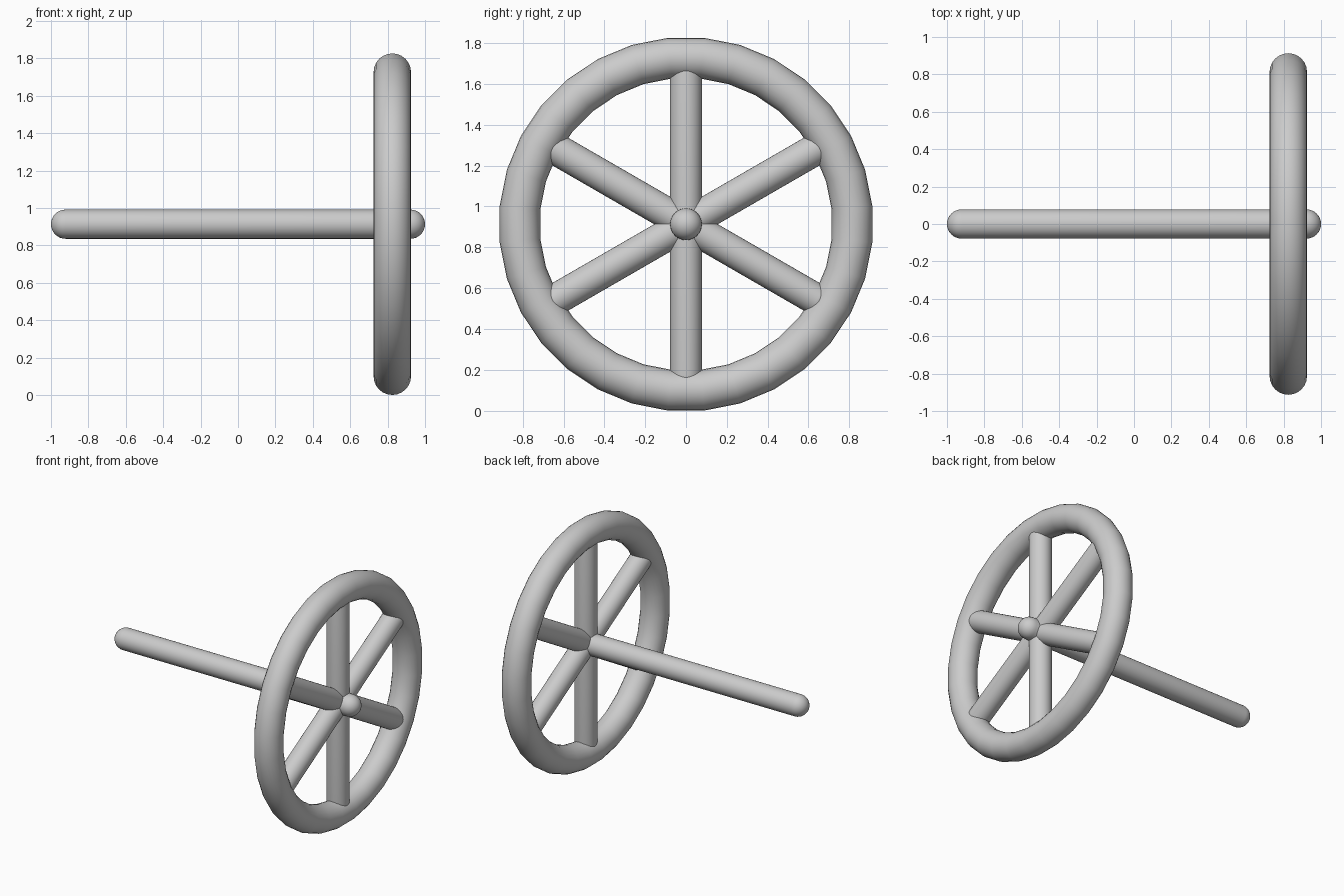
import bpy, bmesh, math
from mathutils import Matrix

if "Cube" in bpy.data.objects:
    bpy.data.objects.remove(bpy.data.objects["Cube"])

WHEEL_X, CENTRE_Z = 0.825, 0.913
TUBE, ROD = 0.10, 0.078
SEG = 32
MAJOR = CENTRE_Z / math.cos(math.pi / SEG) - TUBE


def rod(name, half, radius, matrix):
    """Round-ended rod along local z, made by spinning a half profile."""
    bm = bmesh.new()
    arc = [math.pi / 2 * i / 8 for i in range(9)]
    prof = [(radius * math.sin(a), half - radius + radius * math.cos(a)) for a in arc]
    prof += [(r, -z) for r, z in reversed(prof)]
    verts = [bm.verts.new((r, 0, z)) for r, z in prof]
    edges = [bm.edges.new(p) for p in zip(verts, verts[1:])]
    bmesh.ops.spin(bm, geom=verts + edges, cent=(0, 0, 0), axis=(0, 0, 1),
                   angle=2 * math.pi, steps=32, use_duplicate=False)
    bmesh.ops.remove_doubles(bm, verts=bm.verts, dist=1e-5)
    bmesh.ops.recalc_face_normals(bm, faces=bm.faces)
    bm.transform(matrix)
    mesh = bpy.data.meshes.new(name)
    bm.to_mesh(mesh)
    bm.free()
    mesh.shade_smooth()
    obj = bpy.data.objects.new(name, mesh)
    bpy.context.collection.objects.link(obj)
    return obj


# axle with rounded ends
rod("axle", 1.0, ROD, Matrix.Translation((0, 0, CENTRE_Z)) @ Matrix.Rotation(math.pi / 2, 4, 'Y'))

# three bars across the wheel give six spokes
for i in range(3):
    rod(f"spoke_bar_{i + 1}", MAJOR, ROD,
        Matrix.Translation((WHEEL_X, 0, CENTRE_Z)) @ Matrix.Rotation(i * math.pi / 3, 4, 'X'))

# wheel rim, turned half a segment so it rests on a flat
bpy.ops.mesh.primitive_torus_add(major_segments=SEG, minor_segments=24,
                                 major_radius=MAJOR, minor_radius=TUBE)
rim = bpy.context.object
rim.name = "wheel_rim"
rim.data.transform(Matrix.Translation((WHEEL_X, 0, CENTRE_Z))
                   @ Matrix.Rotation(math.pi / 2, 4, 'Y')
                   @ Matrix.Rotation(math.pi / SEG, 4, 'Z'))
rim.data.shade_smooth()
